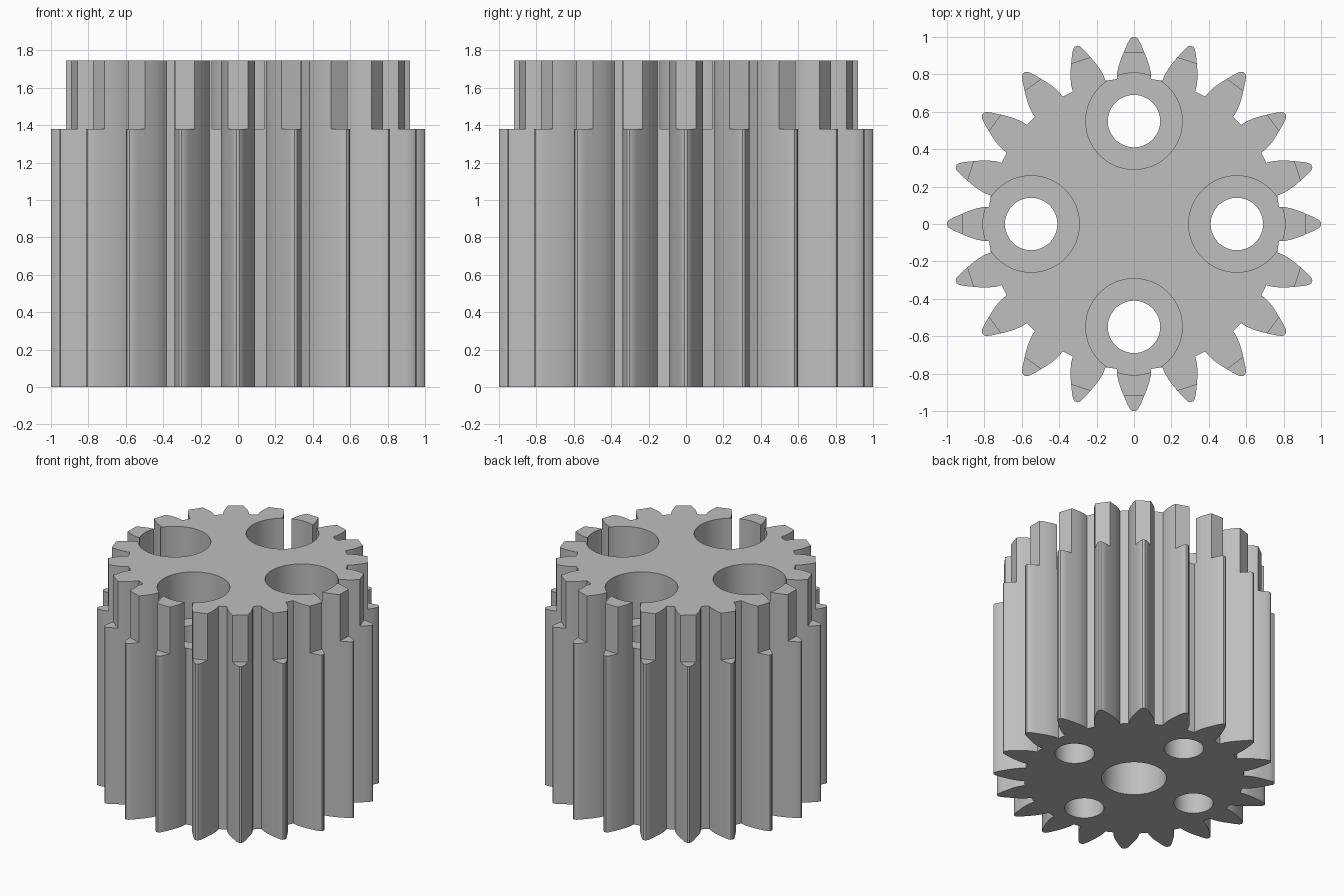
import bpy
import bmesh
from math import pi, cos, sin, radians
from mathutils import Vector, Matrix

default = bpy.data.objects.get("Cube")
if default:
    bpy.data.objects.remove(default, do_unlink=True)

TEETH = 20
STEP_Z, TOP_Z = 1.38, 1.745
HOLE_RING = 0.55

steel = bpy.data.materials.new("light_grey_steel")
steel.use_nodes = True
grey = (0.52, 0.52, 0.52, 1)
steel.diffuse_color = grey
steel.node_tree.nodes["Principled BSDF"].inputs["Base Color"].default_value = grey

# One tooth flank as (radius, half width), root to tip
FLANK = [(0.775, 0.092), (0.81, 0.09), (0.85, 0.081), (0.89, 0.067),
         (0.92, 0.054), (0.96, 0.037), (0.99, 0.021)]
TIP = [(1.0, 0.008)]


def gear(name, flank, z0, z1):
    """Extrude a ring of teeth between two heights."""
    tooth = [Vector((r, -w, z0)) for r, w in flank]
    tooth += [Vector((r, w, z0)) for r, w in reversed(flank)]
    bm = bmesh.new()
    outline = []
    for i in range(TEETH):
        turn = Matrix.Rotation(2 * pi * i / TEETH, 3, "Z")
        outline += [bm.verts.new(turn @ p) for p in tooth]
    base = bm.faces.new(outline)
    top = bmesh.ops.extrude_face_region(bm, geom=[base])["geom"]
    bmesh.ops.translate(bm, vec=(0, 0, z1 - z0),
                        verts=[g for g in top if isinstance(g, bmesh.types.BMVert)])
    bmesh.ops.recalc_face_normals(bm, faces=bm.faces)
    mesh = bpy.data.meshes.new(name)
    bm.to_mesh(mesh)
    bm.free()
    mesh.materials.append(steel)
    obj = bpy.data.objects.new(name, mesh)
    bpy.context.collection.objects.link(obj)
    return obj


def drill(obj, holes):
    """Cut vertical round holes, given as (x, y, radius), through an object."""
    cutters = []
    for x, y, radius in holes:
        bpy.ops.mesh.primitive_cylinder_add(vertices=64, radius=radius, depth=5,
                                            location=(x, y, 0))
        cutter = bpy.context.object
        cutter.name = "hole_cutter"
        cutter.hide_render = True
        cutter.data.materials.append(steel)
        mod = obj.modifiers.new("hole", "BOOLEAN")
        mod.operation, mod.solver, mod.object = "DIFFERENCE", "EXACT", cutter
        cutters.append(cutter)
    graph = bpy.context.evaluated_depsgraph_get()
    cut = bpy.data.meshes.new_from_object(obj.evaluated_get(graph))
    obj.modifiers.clear()
    obj.data = cut
    for cutter in cutters:
        bpy.data.objects.remove(cutter, do_unlink=True)


def ring_of_holes(radius):
    return [(HOLE_RING * cos(i * pi / 2), HOLE_RING * sin(i * pi / 2), radius)
            for i in range(4)]


# Long toothed body: four bolt holes and a blind shaft bore from below
lower = gear("lower_gear_body", FLANK + TIP, 0, STEP_Z)
drill(lower, ring_of_holes(0.14) + [(0, 0, 0.23)])

# Upper section: shortened teeth and four wide counterbores
upper = gear("upper_gear_section", FLANK[:5], STEP_Z, TOP_Z)
drill(upper, ring_of_holes(0.258))

# Smooth the curved walls, keep the edges sharp
bpy.ops.object.select_all(action="DESELECT")
for part in (lower, upper):
    part.select_set(True)
bpy.context.view_layer.objects.active = lower
bpy.ops.object.shade_smooth_by_angle(angle=radians(25))
